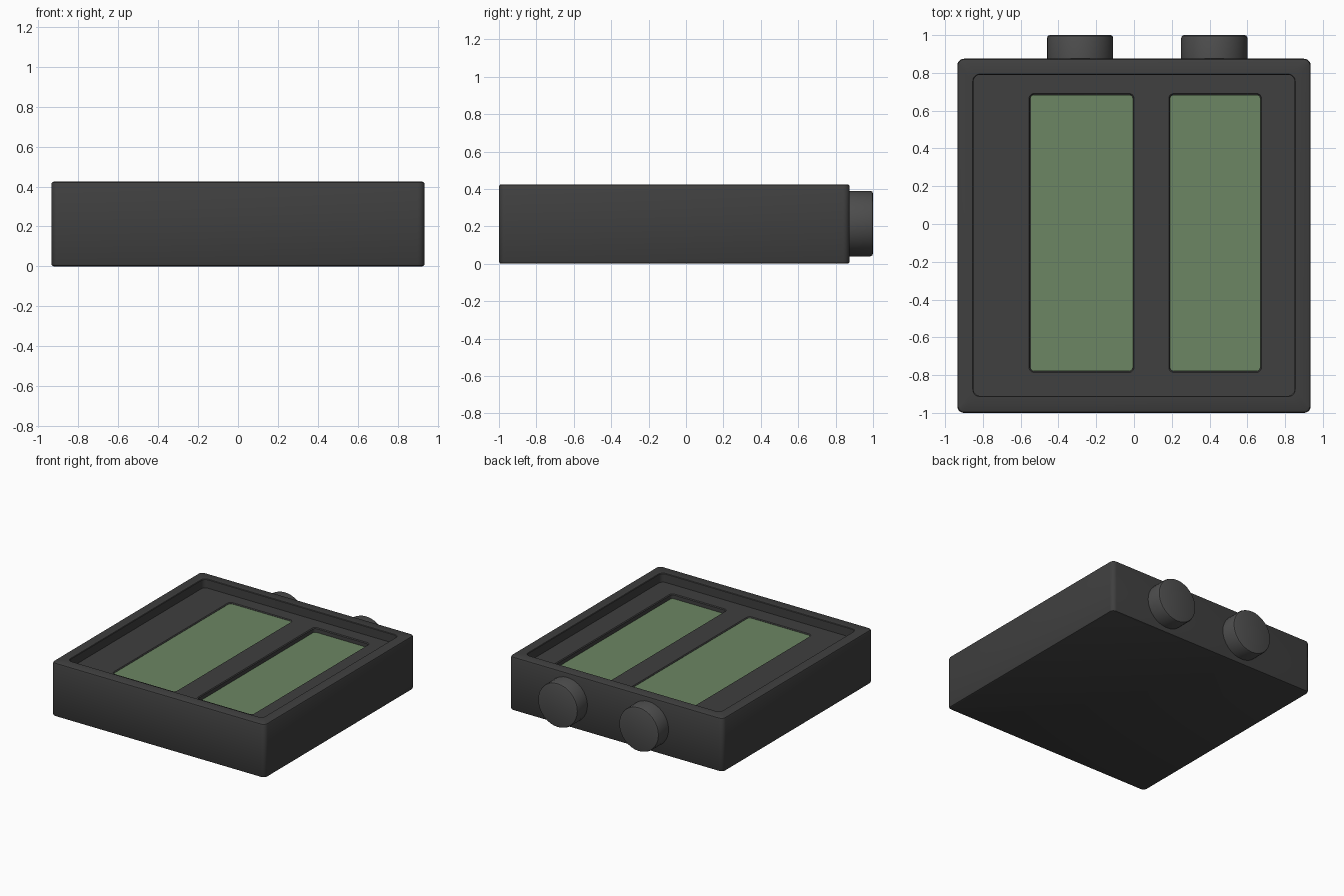
import bpy, bmesh, math

if "Cube" in bpy.data.objects:
    bpy.data.objects.remove(bpy.data.objects["Cube"])

def material(name, rgb):
    m = bpy.data.materials.new(name)
    m.diffuse_color = (*rgb, 1)
    m.use_nodes = True
    m.node_tree.nodes["Principled BSDF"].inputs["Base Color"].default_value = m.diffuse_color
    return m

CASE = material("case_dark", (0.05, 0.05, 0.05))
KNOB = material("knob_dark", (0.075, 0.075, 0.075))
GLASS = material("green_glass", (0.15, 0.24, 0.125))

def ring(x0, x1, y0, y1, r, z, seg=5):
    """Rounded rectangle outline, counter-clockwise."""
    pts = []
    for cx, cy, a in ((x1-r, y1-r, 0), (x0+r, y1-r, 90), (x0+r, y0+r, 180), (x1-r, y0+r, 270)):
        for i in range(seg + 1):
            t = math.radians(a + 90 * i / seg)
            pts.append((cx + r*math.cos(t), cy + r*math.sin(t), z))
    return pts

def loft(name, rings, mat):
    """Closed solid skinned through successive rings."""
    bm = bmesh.new()
    loops = [[bm.verts.new(p) for p in r] for r in rings]
    n = len(loops[0])
    for a, b in zip(loops, loops[1:]):
        for i in range(n):
            bm.faces.new((a[i], a[(i+1) % n], b[(i+1) % n], b[i]))
    bm.faces.new(loops[0][::-1])
    bm.faces.new(loops[-1])
    bmesh.ops.recalc_face_normals(bm, faces=bm.faces)
    me = bpy.data.meshes.new(name)
    bm.to_mesh(me)
    bm.free()
    ob = bpy.data.objects.new(name, me)
    bpy.context.collection.objects.link(ob)
    me.materials.append(mat)
    return ob

def smooth(ob):
    bpy.ops.object.select_all(action='DESELECT')
    ob.select_set(True)
    bpy.context.view_layer.objects.active = ob
    bpy.ops.object.shade_smooth_by_angle(angle=math.radians(30))

# case with a raised rim around a sunken panel
TOP, FLOOR = 0.425, 0.355
def outer(inset, z):
    return ring(-0.935+inset, 0.935-inset, -1+inset, 0.875-inset, 0.035-inset, z)
def inner(inset, z):
    return ring(-0.85+inset, 0.85-inset, -0.91+inset, 0.79-inset, 0.035-inset, z)
case = loft("case", [outer(0.012, 0), outer(0.004, 0.004), outer(0, 0.012),
                     outer(0, TOP-0.012), outer(0.004, TOP-0.004), outer(0.012, TOP),
                     inner(-0.004, TOP), inner(0, TOP-0.004), inner(0, FLOOR)], CASE)

# two window pockets and their green panes: x range, pane height
for side, x0, x1, level in (("left", -0.55, -0.005, 0.348), ("right", 0.19, 0.67, 0.32)):
    def pocket(grow, z):
        return ring(x0-grow, x1+grow, -0.78-grow, 0.685+grow, 0.022+grow, z)
    cutter = loft("cutter", [pocket(0, 0.29), pocket(0, FLOOR-0.006),
                             pocket(0.006, FLOOR), pocket(0.006, 0.40)], CASE)
    mod = case.modifiers.new("pocket", 'BOOLEAN')
    mod.object, mod.operation, mod.solver = cutter, 'DIFFERENCE', 'EXACT'
    bpy.context.view_layer.objects.active = case
    bpy.ops.object.modifier_apply(modifier=mod.name)
    bpy.data.objects.remove(cutter)
    loft(side + "_window", [pocket(-0.001, 0.285), pocket(-0.001, level)], GLASS)
smooth(case)

# round knobs on the back face
for side, x in (("left", -0.285), ("right", 0.425)):
    def circle(r, y):
        return [(x + r*math.cos(i*math.pi/16), y, 0.215 + r*math.sin(i*math.pi/16)) for i in range(32)]
    smooth(loft(side + "_knob", [circle(0.175, 0.86), circle(0.175, 0.985),
                                 circle(0.171, 0.996), circle(0.16, 1.0)], KNOB))
